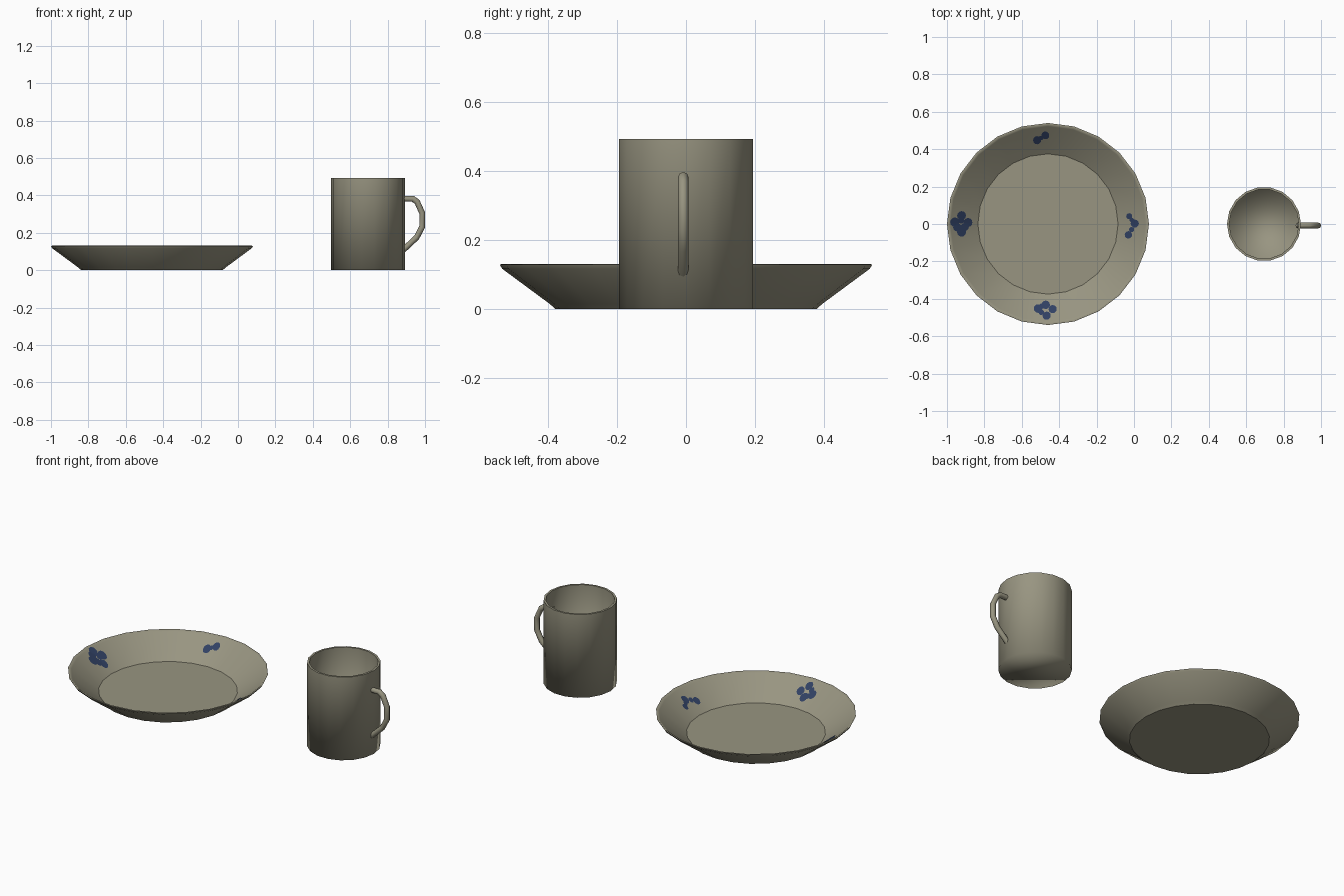
import bpy, bmesh, math
from mathutils import Vector

if "Cube" in bpy.data.objects:
    bpy.data.objects.remove(bpy.data.objects["Cube"])


def material(name, rgb):
    m = bpy.data.materials.new(name)
    m.diffuse_color = (*rgb, 1)
    m.use_nodes = True
    m.node_tree.nodes["Principled BSDF"].inputs["Base Color"].default_value = m.diffuse_color
    return m


CLAY = material("stone grey", (0.315, 0.300, 0.220))
BLUE = material("navy blue", (0.030, 0.052, 0.125))


def finish(bm, name, mat, loc=(0, 0, 0), smooth=True, recalc=True):
    if recalc:
        bmesh.ops.recalc_face_normals(bm, faces=bm.faces[:])
    for f in bm.faces:
        f.smooth = smooth
    me = bpy.data.meshes.new(name)
    bm.to_mesh(me)
    bm.free()
    ob = bpy.data.objects.new(name, me)
    bpy.context.collection.objects.link(ob)
    ob.location = loc
    me.materials.append(mat)
    return ob


def bridge(bm, rings):
    """Join rings of vertices and cap both ends."""
    n = len(rings[0])
    for a, b in zip(rings, rings[1:]):
        for i in range(n):
            j = (i + 1) % n
            bm.faces.new((a[i], a[j], b[j], b[i]))
    bm.faces.new(rings[0])
    bm.faces.new(rings[-1])


def lathe(name, profile, n, loc, sharp_rings):
    bm = bmesh.new()
    rings = [[bm.verts.new((r * math.cos(2 * math.pi * i / n),
                            r * math.sin(2 * math.pi * i / n), z))
              for i in range(n)] for r, z in profile]
    bridge(bm, rings)
    for k in sharp_rings:
        for i in range(n):
            bm.edges.get((rings[k][i], rings[k][(i + 1) % n])).smooth = False
    return finish(bm, name, CLAY, loc)


# plate: shallow dish with sloped rim
PX, N = -0.46, 24
R0, Z0, R1, Z1 = 0.375, 0.012, 0.522, 0.121
lathe("plate", [(0.378, 0), (0.395, 0.015), (0.533, 0.117), (0.540, 0.129),
                (0.534, 0.131), (R1, Z1), (R0, Z0)], N, (PX, 0, 0), (0, 3, 6))

# mug: thin cylinder, soft at the floor, crisp at the lip
lathe("mug", [(0.198, 0), (0.198, 0.494), (0.186, 0.494), (0.186, 0.012)],
      18, (0.695, 0, 0), (1, 2))

# mug handle: round tube along a bent path
path = [Vector(p) for p in ((0.875, 0.382), (0.935, 0.382), (0.958, 0.365),
                            (0.985, 0.305), (0.985, 0.232), (0.955, 0.175),
                            (0.875, 0.100))]
bm = bmesh.new()
rings = []
for k, p in enumerate(path):
    d0 = (p - path[k - 1]).normalized() if k else (path[1] - p).normalized()
    d1 = (path[k + 1] - p).normalized() if k < len(path) - 1 else d0
    d = (d0 + d1).normalized()
    side = Vector((-d.y, d.x)) / max(0.5, d.dot(d0))
    ring = []
    for i in range(8):
        a = 2 * math.pi * i / 8
        q = p + side * 0.0155 * math.cos(a)
        ring.append(bm.verts.new((q.x, -0.008 + 0.0155 * math.sin(a), q.y)))
    rings.append(ring)
bridge(bm, rings)
for r in (rings[0], rings[-1]):
    for i in range(8):
        bm.edges.get((r[i], r[(i + 1) % 8])).smooth = False
finish(bm, "mug_handle", CLAY)


def slope_z(x, y):
    """Height of the faceted inner slope of the plate."""
    step = 2 * math.pi / N
    a = (math.floor(math.atan2(y, x - PX) / step) + 0.5) * step
    r = ((x - PX) * math.cos(a) + y * math.sin(a)) / math.cos(step / 2)
    return Z0 + (r - R0) * (Z1 - Z0) / (R1 - R0)


# painted flowers: overlapping petals laid on the slope (x, y, radius)
flowers = {
    "flower_left": [(-0.922, 0.045, .024), (-0.888, 0.008, .024),
                    (-0.922, -0.044, .024), (-0.958, 0.010, .025),
                    (-0.945, -0.018, .022), (-0.905, -0.016, .022),
                    (-0.925, 0.018, .017)],
    "flower_front": [(-0.513, -0.452, .023), (-0.472, -0.432, .023),
                     (-0.435, -0.455, .022), (-0.467, -0.490, .022),
                     (-0.495, -0.472, .015), (-0.490, -0.438, .015)],
    "flower_right": [(-0.026, 0.042, .016), (0.004, 0.002, .022),
                     (-0.030, -0.058, .020), (-0.012, 0.022, .012),
                     (-0.013, -0.030, .014)],
    "flower_back": [(-0.518, 0.448, .022), (-0.474, 0.474, .021),
                    (-0.497, 0.460, .012)],
}
for name, petals in flowers.items():
    bm = bmesh.new()
    for k, (x, y, r) in enumerate(petals):
        lift = 0.003 + 0.0004 * k
        c = bm.verts.new((x, y, slope_z(x, y) + lift))
        ring = []
        for i in range(12):
            a = 2 * math.pi * i / 12
            px, py = x + r * math.cos(a), y + r * math.sin(a)
            ring.append(bm.verts.new((px, py, slope_z(px, py) + lift)))
        for i in range(12):
            bm.faces.new((c, ring[i], ring[(i + 1) % 12]))
    finish(bm, name, BLUE, recalc=False)
